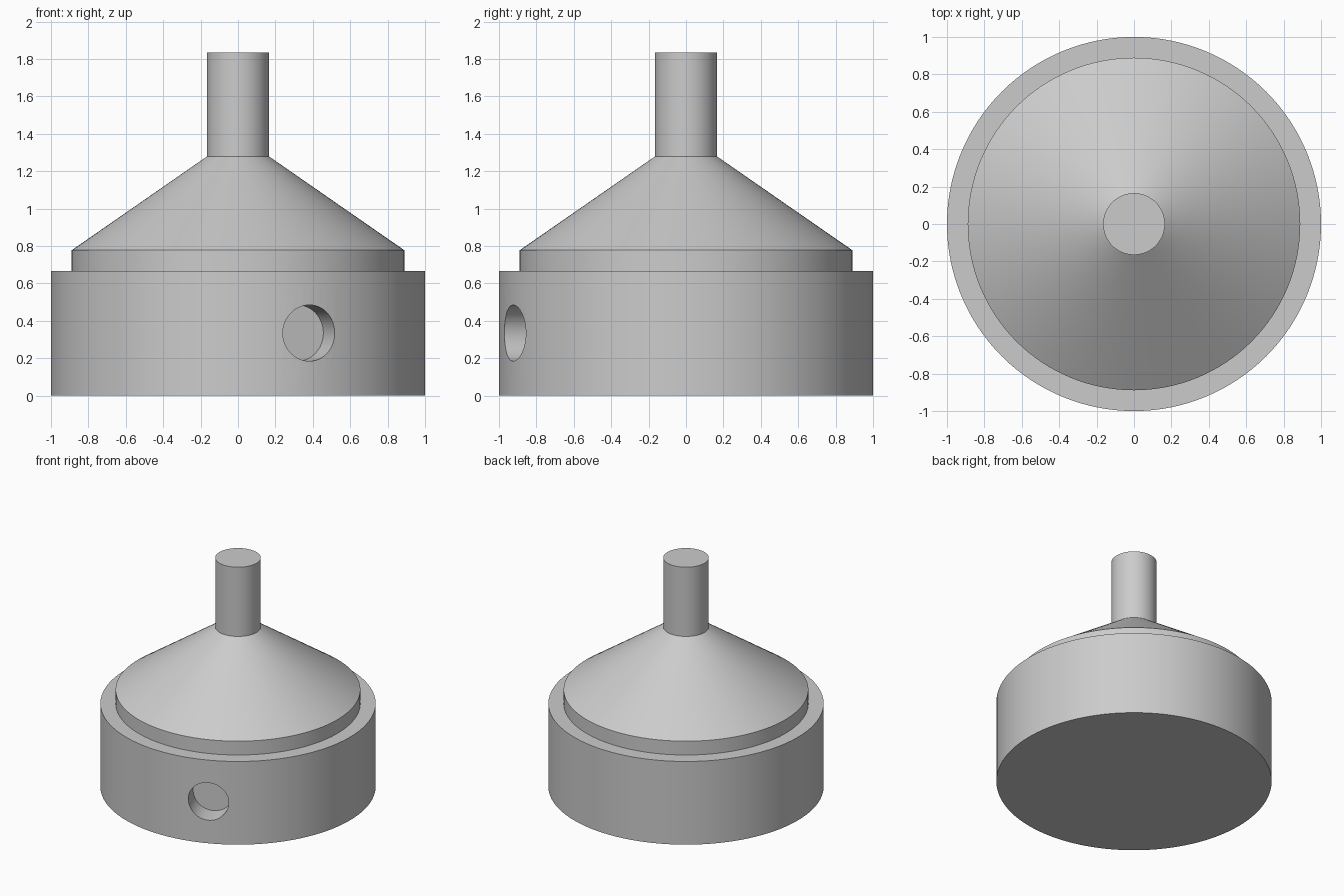
import bpy, bmesh, math
from mathutils import Matrix, Vector

if "Cube" in bpy.data.objects:
    bpy.data.objects.remove(bpy.data.objects["Cube"])

SEG = 128

grey = bpy.data.materials.new("light grey")
grey.diffuse_color = (0.6, 0.6, 0.6, 1)
grey.use_nodes = True
grey.node_tree.nodes["Principled BSDF"].inputs["Base Color"].default_value = grey.diffuse_color


def revolve(name, profile):
    """Closed solid turned about z from (radius, height) points on its outline."""
    bm = bmesh.new()
    rings = [[bm.verts.new((r * math.cos(math.tau * i / SEG), r * math.sin(math.tau * i / SEG), z))
              for i in range(SEG)] for r, z in profile]
    for low, high in zip(rings, rings[1:]):
        for i in range(SEG):
            j = (i + 1) % SEG
            bm.faces.new((low[i], low[j], high[j], high[i]))
    bm.faces.new(rings[0][::-1])
    bm.faces.new(rings[-1])
    mesh = bpy.data.meshes.new(name)
    bm.to_mesh(mesh)
    bm.free()
    mesh.materials.append(grey)
    obj = bpy.data.objects.new(name, mesh)
    bpy.context.collection.objects.link(obj)
    return obj


# Wide base, stepped collar, cone and stem as one turned body
body = revolve("turned_body", [(1, 0), (1, 0.667), (0.889, 0.667), (0.889, 0.778),
                               (0.165, 1.28), (0.165, 1.835)])

# Blind radial hole in the base wall
direction = Vector((math.cos(math.radians(-67.5)), math.sin(math.radians(-67.5)), 0))
cutter = revolve("hole_cutter", [(0.15, 0.83), (0.15, 1.2)])
cutter.matrix_world = (Matrix.Translation((0, 0, 0.335))
                       @ direction.to_track_quat('Z', 'Y').to_matrix().to_4x4())
cutter.hide_render = True
cutter.hide_set(True)
cut = body.modifiers.new("radial_hole", 'BOOLEAN')
cut.operation = 'DIFFERENCE'
cut.solver = 'EXACT'
cut.object = cutter

# Bake the cut, then smooth the round walls while keeping the rims crisp
bpy.context.view_layer.objects.active = body
body.select_set(True)
bpy.ops.object.modifier_apply(modifier=cut.name)
bpy.data.objects.remove(cutter)
bpy.ops.object.shade_smooth_by_angle(angle=math.radians(25))
